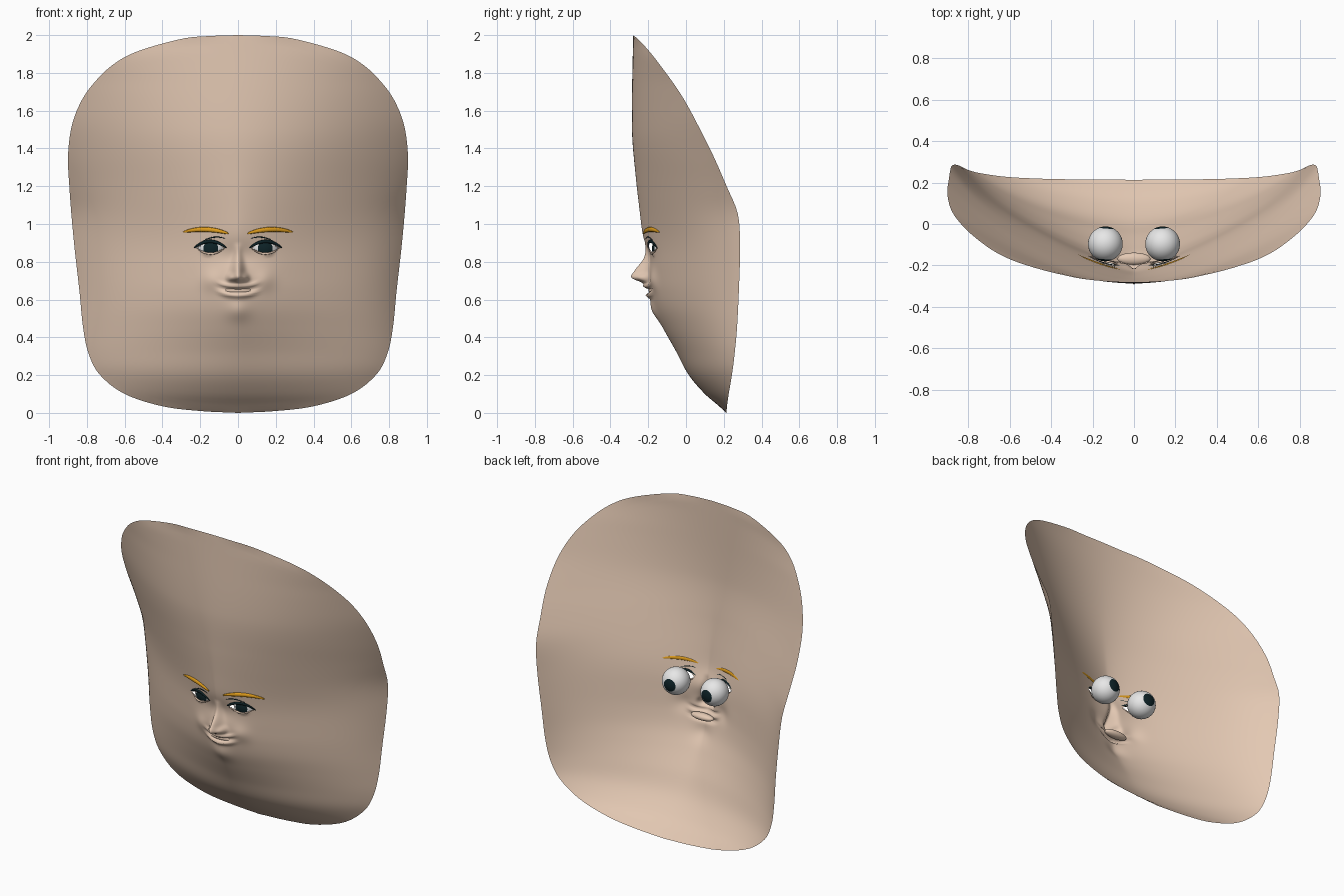
import bpy, bmesh, math
from mathutils import Vector

if "Cube" in bpy.data.objects:
    bpy.data.objects.remove(bpy.data.objects["Cube"])


def mat(name, col):
    m = bpy.data.materials.new(name)
    m.diffuse_color = (*col, 1)
    m.use_nodes = True
    m.node_tree.nodes["Principled BSDF"].inputs["Base Color"].default_value = m.diffuse_color
    return m


SKIN = mat("skin", (0.77, 0.58, 0.45))
WHITE = mat("eye white", (0.83, 0.83, 0.83))
DARK = mat("dark teal", (0.004, 0.016, 0.02))
GOLD = mat("golden brow", (0.75, 0.34, 0.012))


def spline(pts, t):
    """Smooth interpolation of (key, value) pairs with rising keys."""
    if t <= pts[0][0]:
        return pts[0][1]
    if t >= pts[-1][0]:
        return pts[-1][1]
    n = len(pts)
    i = next(k for k in range(n - 1) if t <= pts[k + 1][0])

    def slope(k):
        a, b = pts[max(k - 1, 0)], pts[min(k + 1, n - 1)]
        return (b[1] - a[1]) / (b[0] - a[0])
    (x0, y0), (x1, y1) = pts[i], pts[i + 1]
    h = x1 - x0
    s = (t - x0) / h
    return ((2*s**3 - 3*s*s + 1) * y0 + (s**3 - 2*s*s + s) * h * slope(i)
            + (3*s*s - 2*s**3) * y1 + (s**3 - s*s) * h * slope(i + 1))


# Rim from bottom centre to top centre: (x, z, y)
RIM = [(0, 0, .213), (.2, .01, .215), (.4, .035, .217), (.6, .1, .226), (.73, .2, .243),
       (.79, .31, .257), (.82, .45, .27), (.84, .65, .28), (.865, .87, .286),
       (.882, 1.05, .275), (.893, 1.2, .215), (.9, 1.36, .145), (.88, 1.52, .065),
       (.83, 1.65, -.005), (.76, 1.75, -.07), (.66, 1.845, -.14), (.53, 1.915, -.195),
       (.3, 1.98, -.255), (.15, 1.995, -.275), (0, 2.0, -.28)]
# Centre line without the face: (z, y)
CENTRE = [(0, .213), (.04, .17), (.1, .1), (.2, .015), (.33, -.055), (.45, -.122), (.55, -.17),
          (.65, -.198), (.75, -.212), (.87, -.223), (1.05, -.243), (1.25, -.266), (1.5, -.286), (2, -.28)]
# How rounded each level is, and how much it curls back at the rim
BOW = [(0, 1.9), (.2, 1.75), (.45, 1.45), (.65, 1.35), (.9, 1.35), (1.15, 1.55), (1.5, 1.85), (2, 2.0)]
CURL = [(0, 0), (.3, .12), (.5, .15), (1, .15), (1.4, .03), (1.6, 0), (2, 0)]
NOSE = [(.66, 0), (.69, .03), (.715, .083), (.75, .07), (.82, .028), (.9, 0)]

HALF = 80
axis = [[(k, p[c]) for k, p in enumerate(RIM)] for c in range(3)]
rim = [tuple(spline(a, i / HALF * (len(RIM) - 1)) for a in axis) for i in range(HALF + 1)]


def rim_at(z):
    for a, b in zip(rim, rim[1:]):
        if a[1] <= z <= b[1]:
            f = (z - a[1]) / max(b[1] - a[1], 1e-6)
            return a[0] + (b[0] - a[0]) * f, a[2] + (b[2] - a[2]) * f
    return 1e-4, (rim[0] if z < 1 else rim[-1])[2]


def soft_rim(z):
    """Rim depth averaged over height, so its corner fades inside the sheet."""
    w = min(.2, z, 2 - z)
    return sum(rim_at(z + w * k / 6)[1] * (7 - abs(k)) for k in range(-6, 7)) / 49


SOFT = [(k / 40, soft_rim(k / 40)) for k in range(81)]


def bump(x, z, cx, cz, wx, wz):
    return math.exp(-((x - cx) / wx) ** 2 - ((z - cz) / wz) ** 2)


EYE = Vector((.138, -.096, .87))
EYE_R = .084


def surf(x, z):
    """Depth of the mask at a front-view position."""
    x = abs(x)
    xr, yr = rim_at(z)
    yc = spline(CENTRE, z)
    q = min(x / max(xr, 1e-4), 1)
    ys = spline(SOFT, z)
    c = spline(CURL, z)
    y = yc + (ys + (yr - ys) * q ** 4 - yc) * ((1 - c) * q ** spline(BOW, z) + c * q ** 8)
    # hollow between the brows and cheeks
    y += .024 * bump(x, z, 0, .83, .13, .075)
    # eyelids wrap the eyeballs
    d2 = (x - EYE.x) ** 2 + (z - EYE.z) ** 2
    r = EYE_R + .005
    if d2 < r * r:
        y = min(y, EYE.y - math.sqrt(r * r - d2))
    if x < .3 and .4 < z < 1.1:
        # nose, nostril wings, chin
        y -= spline(NOSE, z) * math.exp(-(x / (.02 + .1 * max(0, .85 - z))) ** 2)
        y -= .025 * bump(x, z, .04, .715, .018, .02)
        y -= .014 * bump(x, z, 0, .54, .06, .05)
        # smiling lips with a groove between, and cheeks
        m = z - 1.8 * x * x
        w = math.exp(-(x / .095) ** 4)
        y -= w * (.02 * math.exp(-((m - .668) / .01) ** 2) + .022 * math.exp(-((m - .622) / .013) ** 2))
        y += w * .008 * math.exp(-((m - .646) / .011) ** 2)
        y -= .012 * bump(x, z, .14, .7, .05, .05)
    return y


def in_eye(x, z):
    u = (abs(x) - .145) / .07
    if abs(u) >= 1:
        return False
    return -.028 * (1 - u * u) < z - .872 < .035 * (1 - u * u)


def finish(bm, name, mats):
    me = bpy.data.meshes.new(name)
    bm.to_mesh(me)
    bm.free()
    for m in mats:
        me.materials.append(m)
    me.polygons.foreach_set("use_smooth", [True] * len(me.polygons))
    ob = bpy.data.objects.new(name, me)
    bpy.context.collection.objects.link(ob)
    return ob


# Mask sheet: rings growing from the face centre to the rim
RINGS, CZ = 72, .8
loop = [(x, z) for x, z, _ in rim] + [(-x, z) for x, z, _ in rim[-2:0:-1]]
bm = bmesh.new()
centre = bm.verts.new((0, surf(0, CZ), CZ))
rows = []
for r in range(1, RINGS + 1):
    t = (r / RINGS) ** 1.6
    rows.append([bm.verts.new((x * t, surf(x * t, CZ + (z - CZ) * t), CZ + (z - CZ) * t)) for x, z in loop])
n = len(loop)
for i in range(n):
    j = (i + 1) % n
    bm.faces.new((centre, rows[0][i], rows[0][j]))
    for a, b in zip(rows, rows[1:]):
        bm.faces.new((a[i], b[i], b[j], a[j]))
# eye openings
holes = [f for f in bm.faces if in_eye(f.calc_center_median().x, f.calc_center_median().z)]
bmesh.ops.delete(bm, geom=holes, context='FACES')
bm.normal_update()
if sum(f.normal.y for f in bm.faces) > 0:
    bmesh.ops.reverse_faces(bm, faces=bm.faces[:])
finish(bm, "mask", [SKIN])


def strip(name, path, radius, material, lift=.002, flat=1.0):
    """Tapered tube lying on the mask along front-view points (x, z)."""
    bm = bmesh.new()
    rings = []
    for k, (x, z) in enumerate(path):
        u = k / (len(path) - 1)
        r = radius * (.2 + .8 * math.sin(math.pi * u) ** .6) if 0 < u < 1 else radius * .2
        x0, z0 = path[max(k - 1, 0)]
        x1, z1 = path[min(k + 1, len(path) - 1)]
        d = Vector((x1 - x0, z1 - z0)).normalized()
        y = surf(x, z) - lift
        rings.append([bm.verts.new((x - d.y * r * math.cos(a), y + flat * r * math.sin(a), z + d.x * r * math.cos(a)))
                      for a in (q * math.tau / 8 for q in range(8))])
    for a, b in zip(rings, rings[1:]):
        for q in range(8):
            bm.faces.new((a[q], a[(q + 1) % 8], b[(q + 1) % 8], b[q]))
    bm.faces.new(rings[0])
    bm.faces.new(rings[-1])
    bmesh.ops.recalc_face_normals(bm, faces=bm.faces[:])
    finish(bm, name, [material])


for s, side in ((1, "left"), (-1, "right")):
    # eyeball with a dark iris in front and a dark spot at the back pole
    bm = bmesh.new()
    bmesh.ops.create_uvsphere(bm, u_segments=32, v_segments=32, radius=EYE_R)
    look = Vector((.08 * s, -1, 0)).normalized()
    turn = Vector((0, 0, 1)).rotation_difference(look).to_matrix()
    bmesh.ops.rotate(bm, verts=bm.verts, matrix=turn)
    for f in bm.faces:
        c = f.calc_center_median().normalized().dot(look)
        f.material_index = int(c > math.cos(math.radians(30)) or c < -math.cos(math.radians(30)))
    bmesh.ops.translate(bm, verts=bm.verts, vec=(EYE.x * s, EYE.y, EYE.z))
    finish(bm, side + "_eyeball", [WHITE, DARK])

    us = [k / 10 - 1 for k in range(21)]
    lower = [(s * (.145 + .074 * u), .872 - .029 * (1 - u * u)) for u in us]
    upper = [(s * (.147 + .086 * u), .873 + .035 * (1 - u * u)) for u in us]
    crease = [(s * (.125 + .06 * u), .916 + .014 * (1 - u * u) - .006 * u) for u in us]
    brow = [(s * (.17 + .12 * u), .953 + .018 * (1 - u * u) + .004 * u) for u in us]
    strip(side + "_lower_lid", lower, .006, SKIN)
    strip(side + "_upper_lash", upper, .009, DARK, .003, .6)
    strip(side + "_lid_crease", crease, .003, DARK, .001, .6)
    strip(side + "_eyebrow", brow, .013, GOLD, .004, .6)

# Mouth pocket behind the lips
bm = bmesh.new()
bmesh.ops.create_uvsphere(bm, u_segments=24, v_segments=12, radius=1)
bmesh.ops.scale(bm, verts=bm.verts, vec=(.08, .03, .022))
bmesh.ops.translate(bm, verts=bm.verts, vec=(0, -.168, .648))
finish(bm, "mouth_pocket", [SKIN])
